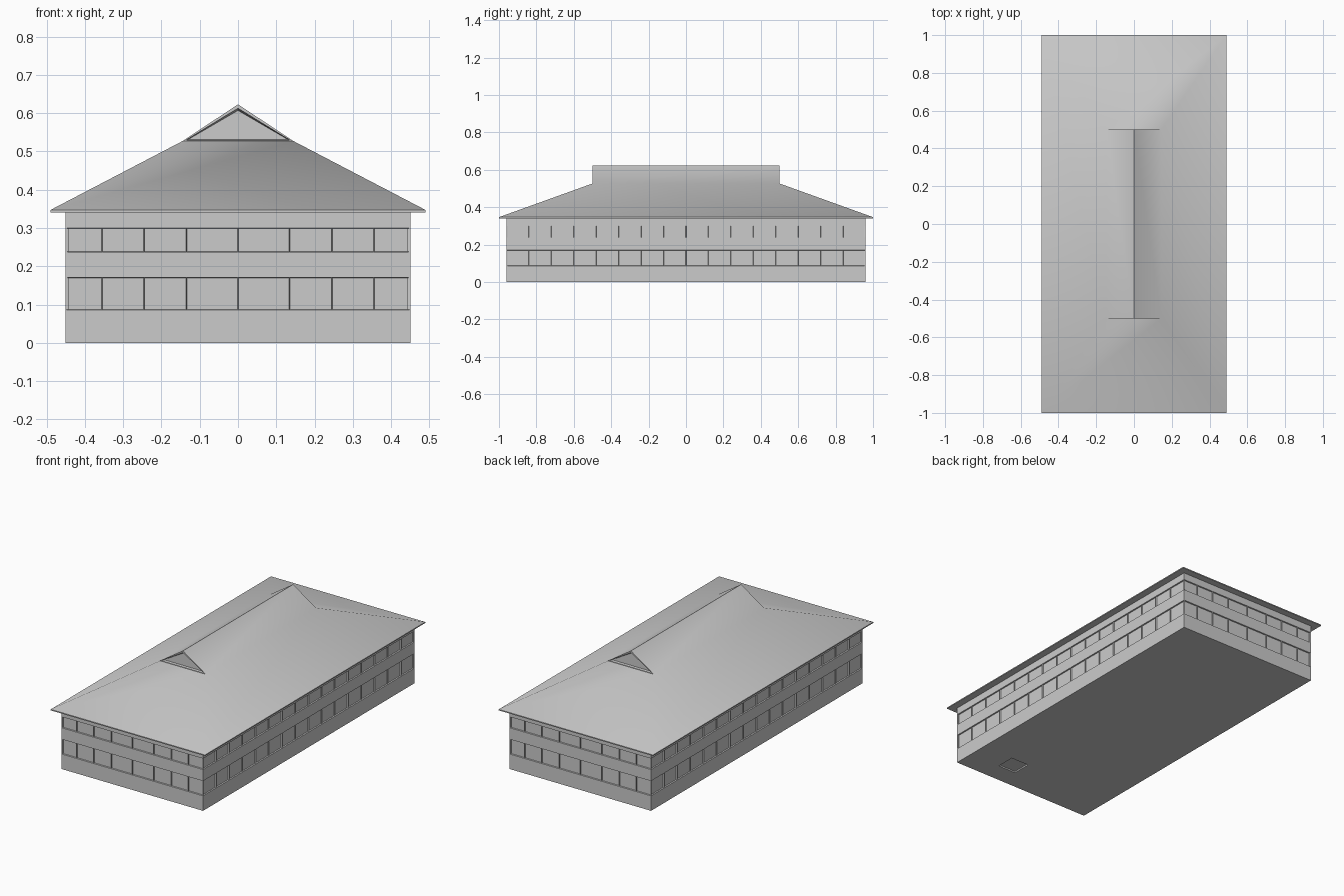
import bpy, bmesh, math
from mathutils import Vector

if "Cube" in bpy.data.objects:
    bpy.data.objects.remove(bpy.data.objects["Cube"])

HX, HY, TOP = 0.45, 0.96, 0.342


def finish(bm, name, angle=None):
    mesh = bpy.data.meshes.new(name)
    bm.to_mesh(mesh)
    bm.free()
    ob = bpy.data.objects.new(name, mesh)
    bpy.context.collection.objects.link(ob)
    if angle:
        bpy.ops.object.select_all(action='DESELECT')
        ob.select_set(True)
        bpy.context.view_layer.objects.active = ob
        bpy.ops.object.shade_smooth_by_angle(angle=math.radians(angle))
    return ob


def recess(bm, faces, border, bevel, depth):
    # flat border, then a sunken panel
    bmesh.ops.inset_individual(bm, faces=faces, thickness=border, depth=0)
    bmesh.ops.inset_individual(bm, faces=faces, thickness=bevel, depth=-depth)


def grid(bm, origin, u, v, us, vs, is_panel):
    # rectangular patchwork facing u x v; returns the panel faces
    o, u, v = Vector(origin), Vector(u), Vector(v)
    pts = [[bm.verts.new(o + u * a + v * b) for a in us] for b in vs]
    panels = []
    for j in range(len(vs) - 1):
        for i in range(len(us) - 1):
            f = bm.faces.new((pts[j][i], pts[j][i + 1], pts[j + 1][i + 1], pts[j + 1][i]))
            if is_panel(i, j):
                panels.append(f)
    return panels


# Walls with two bands of windows, and a hatch in the floor
bm = bmesh.new()
levels = [0, 0.086, 0.171, 0.237, 0.30, TOP]
short = [-HX, -0.355, -0.245, -0.135, 0, 0.135, 0.245, 0.355, HX]
long = [-HY + 0.12 * i for i in range(17)]
window = lambda i, j: j in (1, 3)
panes = []
for s in (1, -1):
    panes += grid(bm, (0, -s * HY, 0), (s, 0, 0), (0, 0, 1), short, levels, window)
    panes += grid(bm, (s * HX, 0, 0), (0, s, 0), (0, 0, 1), long, levels, window)
recess(bm, panes, 0.003, 0.002, 0.007)
hatch = grid(bm, (0, 0, 0), (0, 1, 0), (1, 0, 0),
             [-HY, -0.843, -0.733, HY], [-HX, 0.137, 0.252, HX],
             lambda i, j: i == 1 and j == 1)
recess(bm, hatch, 0.006, 0.002, 0.007)
bmesh.ops.remove_doubles(bm, verts=bm.verts, dist=1e-5)
finish(bm, "walls")

# Hip-and-gable roof with thin eaves
bm = bmesh.new()


def ring(x, y, z):
    return [bm.verts.new((a * x, b * y, z)) for a, b in ((-1, -1), (1, -1), (1, 1), (-1, 1))]


low = ring(0.49, 1.0, 0.341)
eave = ring(0.49, 1.0, 0.347)
shoulder = ring(0.145, 0.5, 0.527)
front, back = [bm.verts.new((0, y, 0.623)) for y in (-0.5, 0.5)]
bm.faces.new(low[::-1])
for lower, upper in ((low, eave), (eave, shoulder)):
    for i in range(4):
        k = (i + 1) % 4
        bm.faces.new((lower[i], lower[k], upper[k], upper[i]))
bm.faces.new((shoulder[1], shoulder[2], back, front))
bm.faces.new((shoulder[3], shoulder[0], front, back))
gables = [bm.faces.new((shoulder[0], shoulder[1], front)),
          bm.faces.new((shoulder[2], shoulder[3], back))]
bmesh.ops.recalc_face_normals(bm, faces=bm.faces)
recess(bm, gables, 0.010, 0.006, 0.015)
finish(bm, "roof", 45)
